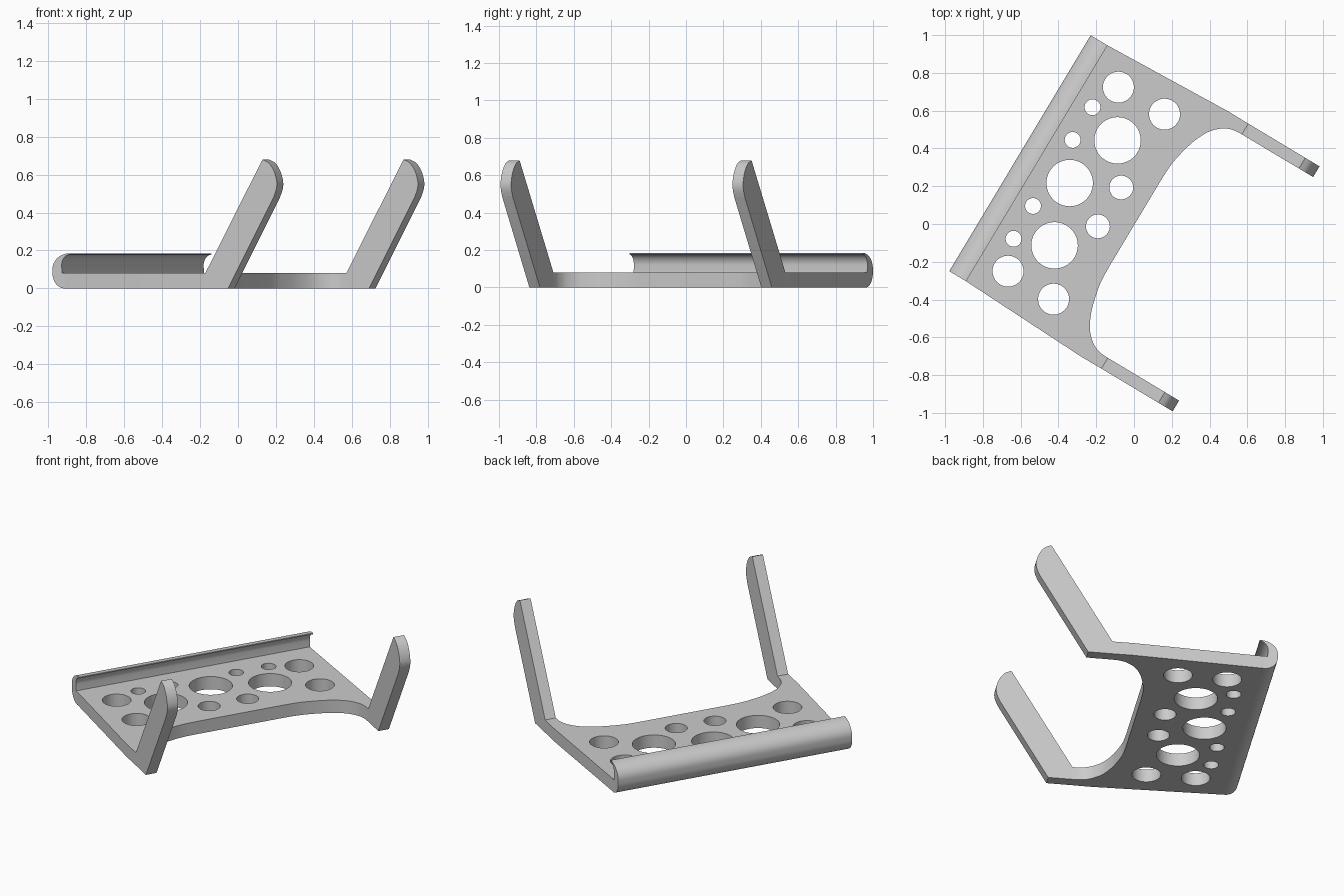
import bpy, bmesh, math
from mathutils import Matrix, Vector

if "Cube" in bpy.data.objects:
    bpy.data.objects.remove(bpy.data.objects["Cube"])

# Parts are built along local axes, then turned in plan
PLACE = Matrix.Translation((0.006, 0.009, 0)) @ Matrix.Rotation(math.radians(-30.95), 4, 'Z')
T = 0.08           # plate thickness
BACK, ROOT = -0.635, 0.245


def finish(name, bm):
    bmesh.ops.recalc_face_normals(bm, faces=bm.faces)
    bm.transform(PLACE)
    me = bpy.data.meshes.new(name)
    bm.to_mesh(me)
    bm.free()
    ob = bpy.data.objects.new(name, me)
    bpy.context.collection.objects.link(ob)
    bpy.ops.object.select_all(action='DESELECT')
    ob.select_set(True)
    bpy.context.view_layer.objects.active = ob
    bpy.ops.object.shade_smooth_by_angle(angle=math.radians(30))
    return ob


def arc(cx, cy, rx, ry, a0, a1, n):
    return [(cx + rx * math.cos(math.radians(a0 + (a1 - a0) * i / n)),
             cy + ry * math.sin(math.radians(a0 + (a1 - a0) * i / n))) for i in range(n + 1)]


def smooth_path(pts, n=5):
    """Catmull-Rom curve through the points."""
    p = [Vector(q) for q in pts]
    p = [2 * p[0] - p[1]] + p + [2 * p[-1] - p[-2]]
    out = []
    for i in range(1, len(p) - 2):
        a, b, c, d = p[i - 1:i + 3]
        for k in range(n):
            t = k / n
            out.append(tuple(0.5 * (2 * b + (c - a) * t + (2 * a - 5 * b + 4 * c - d) * t * t
                                    + (3 * b - a - 3 * c + d) * t ** 3)))
    return out + [tuple(p[-2])]


def prism(name, profile, y0, y1):
    """Extrude an (x, z) profile along y; the closing side joins the plate and stays open."""
    bm = bmesh.new()
    r0 = [bm.verts.new((x, y0, z)) for x, z in profile]
    r1 = [bm.verts.new((x, y1, z)) for x, z in profile]
    bm.faces.new(r0)
    bm.faces.new(r1[::-1])
    for i in range(len(profile) - 1):
        bm.faces.new((r0[i], r1[i], r1[i + 1], r0[i + 1]))
    return finish(name, bm)


# Perforated plate: outline with curved notch, plus round holes
notch = smooth_path([(0.003, 0.27), (0.006, 0.35), (0.017, 0.42), (0.045, 0.525), (0.088, 0.612),
                     (0.143, 0.665), (0.195, 0.686), (ROOT, 0.69)])
half = notch + [(ROOT, 0.756), (0.12, 0.757), (BACK, 0.727)]
outline = half + [(x, -y) for x, y in reversed(half)]
holes = [(-0.404, 0, 0.123), (-0.303, 0.324, 0.123), (-0.444, 0.568, 0.082), (-0.161, 0.571, 0.082),
         (-0.507, 0.406, 0.042), (-0.508, 0.204, 0.042), (-0.158, 0.12, 0.063)]
loops = [outline]
for x, y, r in holes:
    for s in ((1, -1) if y else (1,)):
        loops.append(arc(x, s * y, r, r, 0, 360, 48)[:-1])
curve = bpy.data.curves.new("plate_outline", 'CURVE')
curve.dimensions = '2D'
curve.fill_mode = 'BOTH'
curve.extrude = T / 2
for loop in loops:
    sp = curve.splines.new('POLY')
    sp.points.add(len(loop) - 1)
    for pt, (x, y) in zip(sp.points, loop):
        pt.co = (x, y, 0, 1)
    sp.use_cyclic_u = True
guide = bpy.data.objects.new("plate_outline", curve)
bpy.context.collection.objects.link(guide)
bpy.context.view_layer.update()
mesh = bpy.data.meshes.new_from_object(guide.evaluated_get(bpy.context.evaluated_depsgraph_get()))
bm = bmesh.new()
bm.from_mesh(mesh)
bpy.data.objects.remove(guide)
bpy.data.meshes.remove(mesh)
bm.transform(Matrix.Translation((0, 0, T / 2)))
bmesh.ops.remove_doubles(bm, verts=bm.verts, dist=0.0002)
# Open the plate where the lip and arms join
joins = [f for f in bm.faces if all(v.co.x < BACK + 0.001 for v in f.verts)
         or all(v.co.x > ROOT - 0.001 for v in f.verts)]
bmesh.ops.delete(bm, geom=joins, context='FACES')
finish("perforated_plate", bm)

# Curled lip along the back edge
lip = (arc(BACK, 0.078, 0.076, 0.078, 270, 180, 10)
       + arc(-0.607, 0.1, 0.104, 0.085, 180, 90, 12)
       + arc(-0.607, 0.12, 0.048, 0.058, 90, 180, 10)
       + [(-0.652, T), (BACK, T)])
prism("curled_lip", lip, -0.728, 0.728)

# Two slanted arms with rounded tips
tip = smooth_path([(0.665, 0.48), (0.682, 0.525), (0.684, 0.565), (0.668, 0.617), (0.637, 0.66), (0.597, 0.68)], 4)
arm = [(ROOT, 0), (0.385, 0)] + tip + [(ROOT, T)]
prism("left_arm", arm, 0.69, 0.756)
prism("right_arm", arm, -0.756, -0.69)
